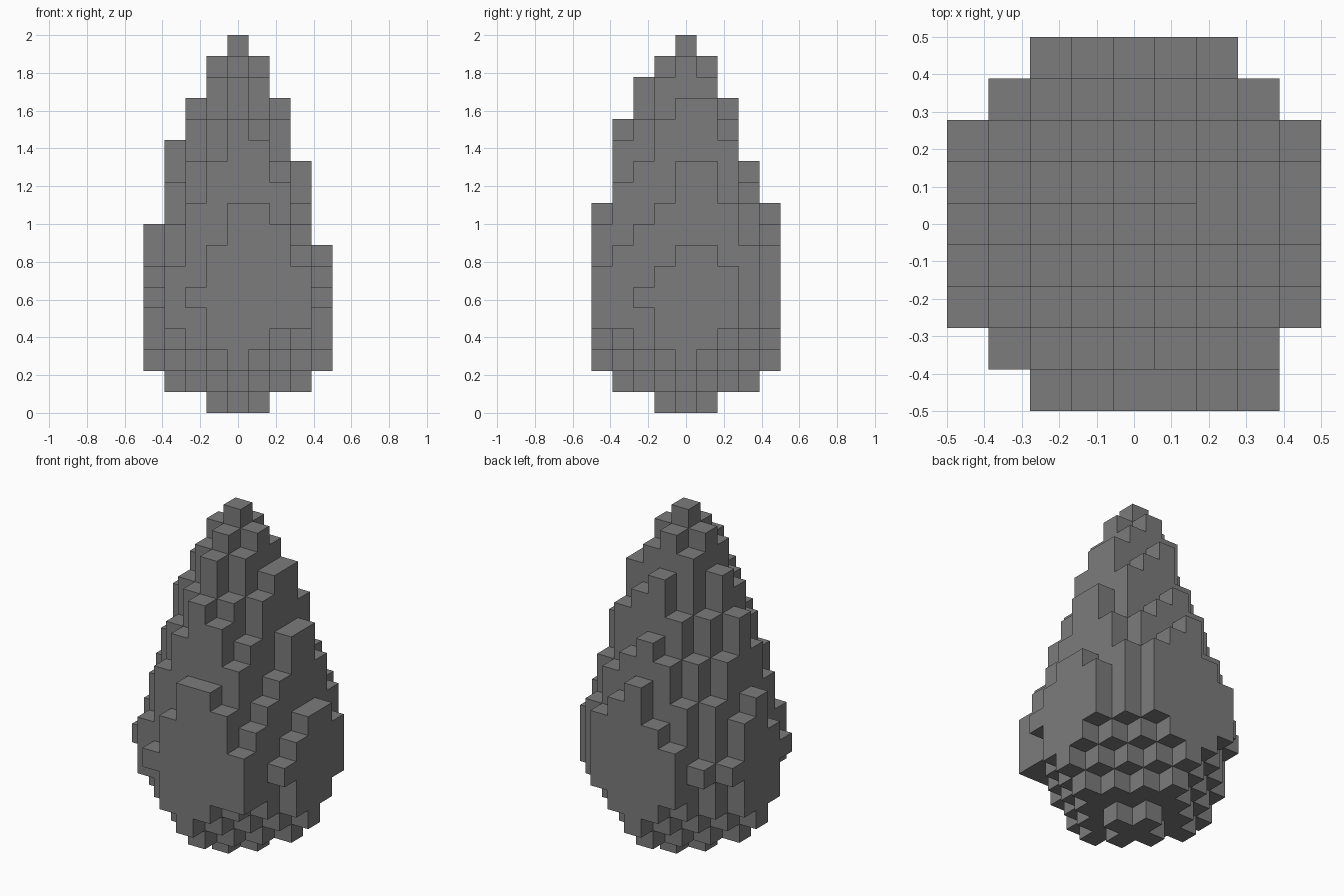
import bpy
import bmesh
from mathutils import Vector

cube = bpy.data.objects.get("Cube")
if cube:
    bpy.data.objects.remove(cube, do_unlink=True)

CELL = 1 / 9

# Top layer of each column in base 36, rows from front to back, columns from -x to +x
TOPS = [
    "..68aa97.",
    ".7acedb8.",
    "69cegec96",
    "7beghgea7",
    "9dfhihfc8",
    "8bdghgfc8",
    "69bdfeda7",
    ".69bcba8.",
    "..78a98..",
]


def column_bottom(steps, top):
    """First filled layer, rising in stairs away from the axis."""
    if steps <= 1:
        return 0
    if steps <= 3:
        return 1
    return 5 if top == 6 else min(steps - 2, 4)


# Filled cells of the stepped teardrop
cells = set()
for j, row in enumerate(TOPS, start=-4):
    for i, code in enumerate(row, start=-4):
        if code != ".":
            top = int(code, 36)
            for k in range(column_bottom(abs(i) + abs(j), top), top):
                cells.add((i, j, k))

# Outer skin: one square wherever a filled cell meets an empty one
bm = bmesh.new()
normals = [Vector(axis) * side
           for axis in ((1, 0, 0), (0, 1, 0), (0, 0, 1)) for side in (-1, 1)]
for cell in sorted(cells):
    centre = Vector(cell) + Vector((0, 0, 0.5))
    for n in normals:
        if tuple(int(c) for c in Vector(cell) + n) in cells:
            continue
        u = Vector((n.y, n.z, n.x))
        v = n.cross(u)
        middle = centre + n / 2
        corners = [middle + (u * a + v * b) / 2
                   for a, b in ((-1, -1), (1, -1), (1, 1), (-1, 1))]
        bm.faces.new([bm.verts.new(p * CELL) for p in corners])
bmesh.ops.remove_doubles(bm, verts=bm.verts, dist=CELL / 100)
# Merge the squares into flat panels
bmesh.ops.dissolve_limit(bm, angle_limit=0.01, verts=bm.verts, edges=bm.edges)

mesh = bpy.data.meshes.new("stepped_teardrop")
bm.to_mesh(mesh)
bm.free()

# Plain grey
grey = bpy.data.materials.new("stone_grey")
grey.use_nodes = True
colour = (0.2, 0.2, 0.2, 1)
grey.diffuse_color = colour
grey.node_tree.nodes["Principled BSDF"].inputs["Base Color"].default_value = colour
mesh.materials.append(grey)

teardrop = bpy.data.objects.new("stepped_teardrop", mesh)
bpy.context.collection.objects.link(teardrop)
